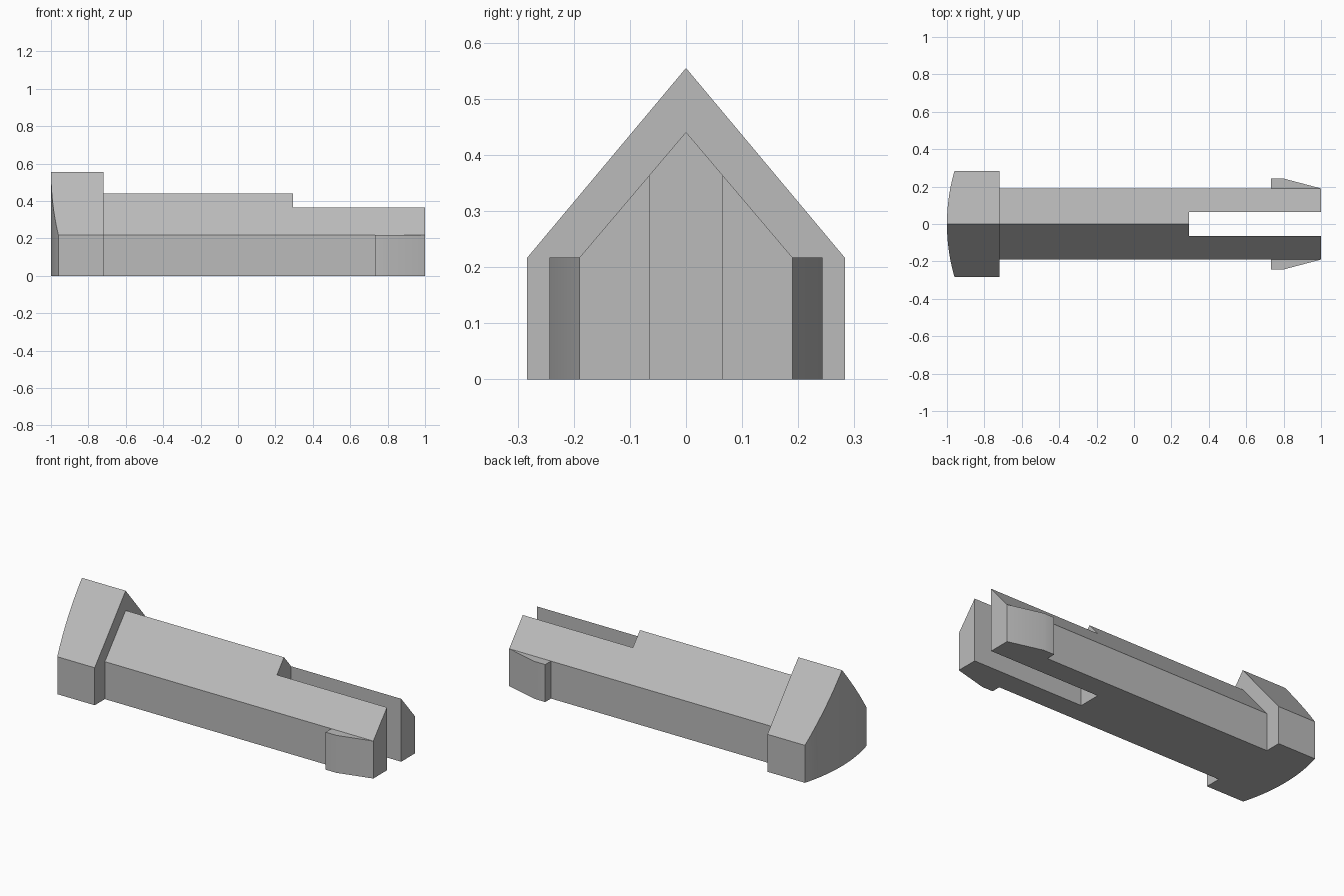
import bpy, bmesh, math
from mathutils import Vector

cube = bpy.data.objects.get("Cube")
if cube:
    bpy.data.objects.remove(cube, do_unlink=True)

# Single flat grey
grey = bpy.data.materials.new("plain grey")
grey.use_nodes = True
colour = (0.5, 0.5, 0.5, 1)
grey.diffuse_color = colour
grey.node_tree.nodes["Principled BSDF"].inputs["Base Color"].default_value = colour

EAVE = 0.217


def prism(name, plan, height, roof=None):
    """Extrude a plan outline upward; roof = (half width, ridge height) trims it to a gable."""
    bm = bmesh.new()
    face = bm.faces.new([bm.verts.new((x, y, 0)) for x, y in plan])
    top = bmesh.ops.extrude_face_region(bm, geom=[face])["geom"]
    bmesh.ops.translate(bm, vec=(0, 0, height),
                        verts=[v for v in top if isinstance(v, bmesh.types.BMVert)])
    if roof:
        half, ridge = roof
        for side in (1, -1):
            cut = bmesh.ops.bisect_plane(
                bm, geom=bm.verts[:] + bm.edges[:] + bm.faces[:], dist=1e-5,
                plane_co=(0, 0, ridge), plane_no=Vector((0, side * (ridge - EAVE), half)).normalized(),
                clear_outer=True)["geom_cut"]
            edges = [e for e in cut if isinstance(e, bmesh.types.BMEdge) and e.is_boundary]
            bmesh.ops.holes_fill(bm, edges=edges)
    bmesh.ops.recalc_face_normals(bm, faces=bm.faces)
    mesh = bpy.data.meshes.new(name)
    bm.to_mesh(mesh)
    bm.free()
    mesh.materials.append(grey)
    obj = bpy.data.objects.new(name, mesh)
    bpy.context.collection.objects.link(obj)
    bpy.ops.object.select_all(action='DESELECT')
    obj.select_set(True)
    bpy.context.view_layer.objects.active = obj
    bpy.ops.object.shade_smooth_by_angle(angle=math.radians(30))
    return obj


# Wide gabled head with a bowed end
HEAD, SAG, STEPS = 0.283, 0.04, 24
radius = (HEAD ** 2 + SAG ** 2) / (2 * SAG)
sweep = math.asin(HEAD / radius)
arc = [(-1 + radius * (1 - math.cos(a)), radius * math.sin(a))
       for a in (sweep - 2 * sweep * i / STEPS for i in range(STEPS + 1))]
prism("head", arc + [(-0.72, -HEAD), (-0.72, HEAD)], 1.2, (HEAD, 0.555))

# Gabled shank split by a slot into two prongs
W, S = 0.19, 0.065
prism("slotted_shank", [(-0.72, -W), (1, -W), (1, -S), (0.295, -S),
                        (0.295, S), (1, S), (1, W), (-0.72, W)], 1.2, (W, 0.441))

# Tapered catches on the outside of each prong
for side, label in ((1, "back"), (-1, "front")):
    prism(label + "_catch", [(0.732, side * W), (0.732, side * 0.243),
                             (0.8, side * 0.243), (1, side * W)], EAVE)
